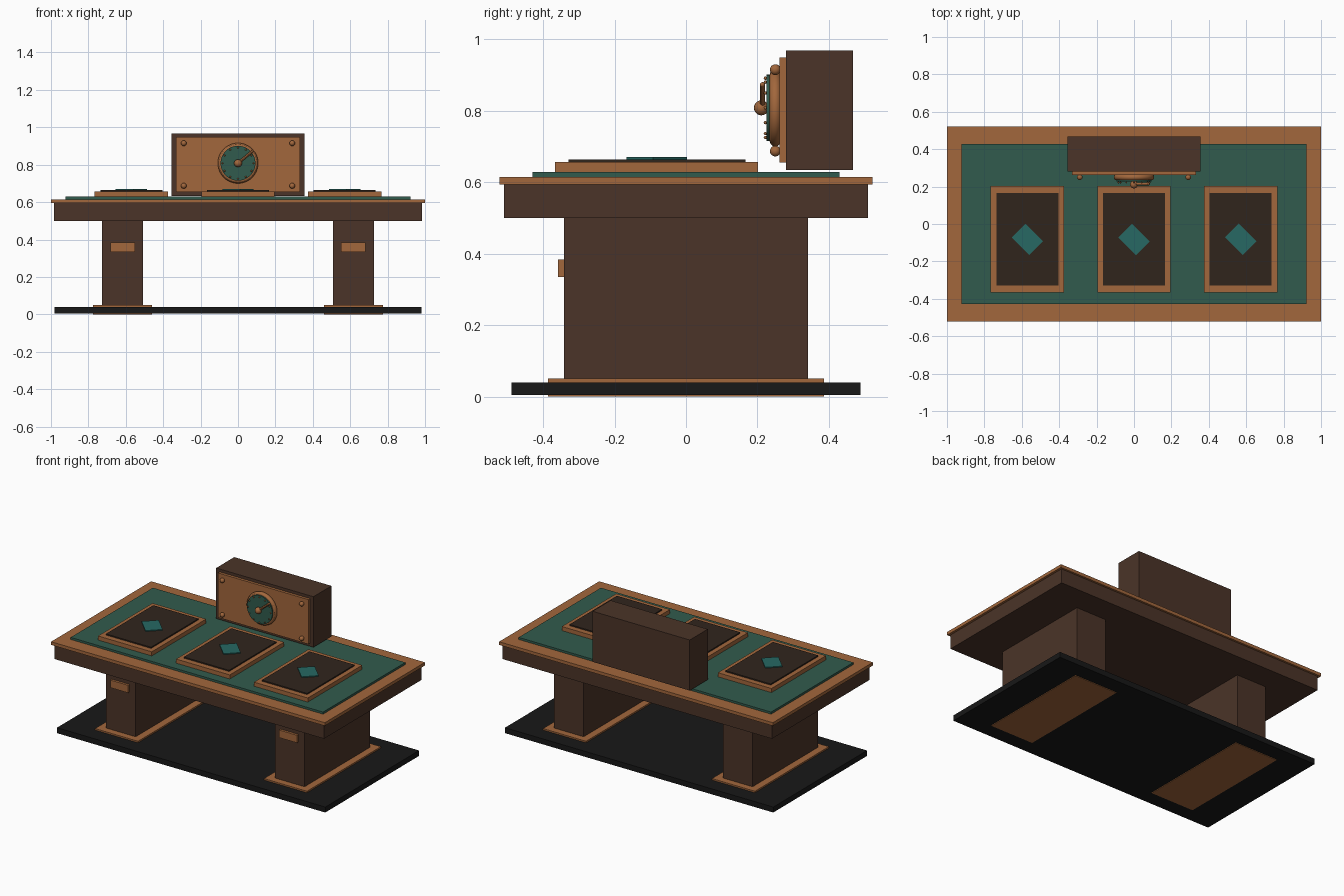
import bpy, math
from mathutils import Vector

if "Cube" in bpy.data.objects:
    bpy.data.objects.remove(bpy.data.objects["Cube"])


def material(name, r, g, b):
    m = bpy.data.materials.new(name)
    m.diffuse_color = (r, g, b, 1)
    m.use_nodes = True
    m.node_tree.nodes["Principled BSDF"].inputs["Base Color"].default_value = m.diffuse_color
    return m


WOOD = material("dark_wood", 0.07, 0.034, 0.021)
COPPER = material("copper", 0.36, 0.135, 0.045)
FELT = material("green_felt", 0.031, 0.105, 0.075)
BLACK = material("black", 0.009, 0.009, 0.009)
DARK = material("dark_leather", 0.03, 0.018, 0.012)
TEAL = material("teal", 0.02, 0.14, 0.125)


def finish(name, mat, smooth=False):
    o = bpy.context.object
    o.name = name
    o.data.materials.append(mat)
    if smooth:
        bpy.ops.object.shade_smooth_by_angle()
    return o


def box(name, x, y, z, mat):
    """Box from (min, max) pairs."""
    bpy.ops.mesh.primitive_cube_add(size=1, location=[sum(p) / 2 for p in (x, y, z)])
    o = finish(name, mat)
    o.scale = [p[1] - p[0] for p in (x, y, z)]
    return o


def ball(name, loc, r, mat):
    bpy.ops.mesh.primitive_uv_sphere_add(segments=16, ring_count=10, radius=r, location=loc)
    return finish(name, mat, True)


def rod(name, a, b, r, mat, sides=32):
    a, b = Vector(a), Vector(b)
    bpy.ops.mesh.primitive_cylinder_add(vertices=sides, radius=r, depth=(b - a).length,
                                        location=(a + b) / 2)
    bpy.context.object.rotation_euler = (b - a).to_track_quat('Z', 'Y').to_euler()
    return finish(name, mat, True)


# Floor slab
box("floor_slab", (-0.98, 0.98), (-0.489, 0.489), (0.004, 0.04), BLACK)

# Two pedestals with plinths and front plates
for side, s in (("left", -1), ("right", 1)):
    def span(c, h):
        return (s * c - h, s * c + h)
    box(side + "_plinth", span(0.617, 0.157), (-0.386, 0.386), (0, 0.05), COPPER)
    box(side + "_pedestal", span(0.617, 0.109), (-0.342, 0.342), (0.03, 0.51), WOOD)
    box(side + "_pedestal_plate", span(0.617, 0.065), (-0.358, -0.335), (0.334, 0.384), COPPER)

# Table top
box("apron", (-0.985, 0.985), (-0.509, 0.509), (0.5, 0.595), WOOD)
box("top_rim", (-1, 1), (-0.522, 0.522), (0.594, 0.615), COPPER)
box("felt_surface", (-0.922, 0.922), (-0.429, 0.429), (0.61, 0.629), FELT)

# Three desk pads with diamond inlays
for i, cx in enumerate((-0.57, 0, 0.57), 1):
    box(f"pad_frame_{i}", (cx - 0.196, cx + 0.196), (-0.366, 0.202), (0.622, 0.656), COPPER)
    box(f"pad_{i}", (cx - 0.165, cx + 0.165), (-0.329, 0.166), (0.65, 0.664), DARK)
    d = box(f"pad_diamond_{i}", (cx - 0.052, cx + 0.052), (-0.149, -0.015), (0.658, 0.67), TEAL)
    d.rotation_euler.z = math.radians(45)

# Console box and faceplate with rivets
box("console", (-0.355, 0.355), (0.28, 0.468), (0.634, 0.968), WOOD)
box("faceplate", (-0.331, 0.331), (0.262, 0.281), (0.655, 0.949), COPPER)
for i, (x, z) in enumerate([(x, z) for x in (-0.29, 0.29) for z in (0.687, 0.915)], 1):
    ball(f"faceplate_rivet_{i}", (x, 0.25, z), 0.015, COPPER)

# Gauge: bezel, dial, tick studs, needle and hub
CZ = 0.808
bpy.ops.mesh.primitive_torus_add(major_radius=0.092, minor_radius=0.016, major_segments=48,
                                 minor_segments=12, location=(0, 0.25, CZ),
                                 rotation=(math.pi / 2, 0, 0))
finish("gauge_bezel", COPPER, True)
rod("gauge_dial", (0, 0.226, CZ), (0, 0.262, CZ), 0.093, FELT, 48)
for i in range(12):
    a = math.tau * i / 12
    ball(f"gauge_tick_{i + 1}", (0.083 * math.cos(a), 0.222, CZ + 0.083 * math.sin(a)),
         0.0045, COPPER)
tip = (0.078, 0.214, CZ + 0.065)
rod("gauge_needle", (0, 0.214, CZ), tip, 0.007, COPPER, 12)
ball("gauge_needle_tip", tip, 0.007, COPPER)
ball("gauge_hub", (0, 0.211, CZ), 0.021, COPPER)
